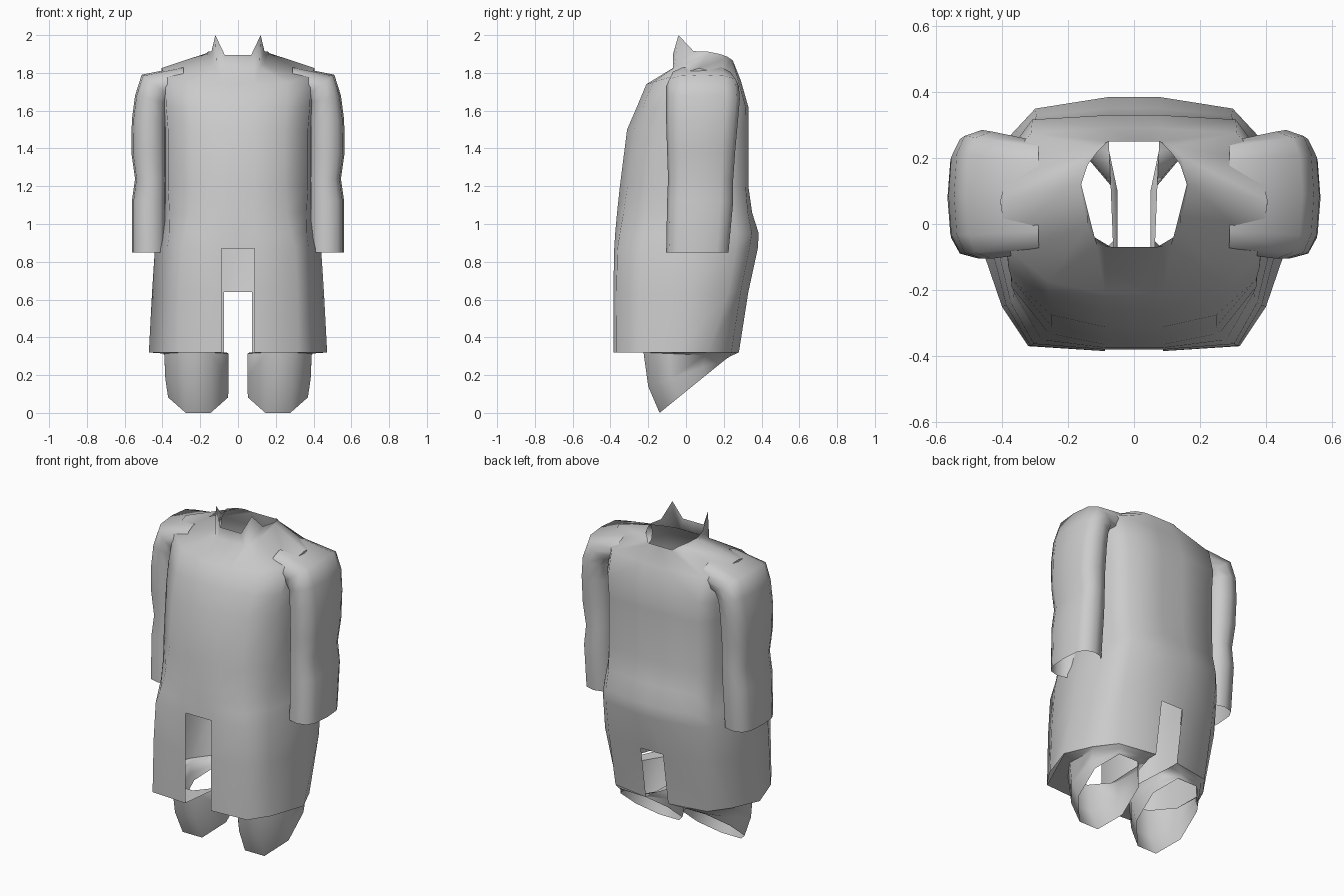
import bpy
import math
from mathutils import Vector

cube = bpy.data.objects.get("Cube")
if cube:
    bpy.data.objects.remove(cube, do_unlink=True)

grey = bpy.data.materials.new("cloth_grey")
grey.use_nodes = True
COLOUR = (0.6, 0.6, 0.6, 1)
grey.diffuse_color = COLOUR
grey.node_tree.nodes["Principled BSDF"].inputs["Base Color"].default_value = COLOUR


def loft(name, rings, closed, skip=lambda row, col: False):
    """Skin a stack of rings, listed bottom to top, and mirror it across x."""
    n = len(rings[0])
    verts = [p for ring in rings for p in ring]
    faces = []
    for r in range(len(rings) - 1):
        for c in range(n if closed else n - 1):
            if not skip(r, c):
                d = (c + 1) % n
                faces.append((r * n + c, r * n + d, (r + 1) * n + d, (r + 1) * n + c))
    mesh = bpy.data.meshes.new(name)
    mesh.from_pydata(verts, [], faces)
    mesh.materials.append(grey)
    obj = bpy.data.objects.new(name, mesh)
    bpy.context.collection.objects.link(obj)
    mirror = obj.modifiers.new("mirror", "MIRROR")
    mirror.merge_threshold = 0.0005
    bpy.ops.object.select_all(action="DESELECT")
    obj.select_set(True)
    bpy.context.view_layer.objects.active = obj
    bpy.ops.object.shade_smooth_by_angle(angle=math.radians(65))
    return obj


def oval(centre, a, b, sides, power=1.0, turn=0.0):
    """Rounded-square ring spanned by two half-axis vectors."""
    ring = []
    for i in range(sides):
        t = math.tau * (i + turn) / sides
        c, s = math.cos(t), math.sin(t)
        c = math.copysign(abs(c) ** power, c)
        s = math.copysign(abs(s) ** power, s)
        ring.append(centre + a * c + b * s)
    return ring


# Coat body: half sections of skirt and chest, from front centre to back centre
SKIRT = [(0, -1), (0, -1), (0.69, -0.96), (0.85, -0.66), (1, 0),
         (0.86, 0.66), (0.7, 0.87), (0, 1), (0, 1)]
CHEST = [(0, -1), (0, -1), (0.64, -0.9), (0.95, -0.6), (1, 0),
         (0.92, 0.65), (0.77, 0.95), (0, 1), (0, 1)]
FRONT_SLIT, BACK_SLIT = 0.088, 0.075


def coat_ring(width, front, back, mid, blend, z_front, z_side, z_back, power=1.0):
    """Half ring; blend goes from the skirt section to the chest section."""
    ring = []
    for i, (s, c) in enumerate(zip(SKIRT, CHEST)):
        fx, fy = Vector(s).lerp(Vector(c), blend)
        x = {1: FRONT_SLIT, 7: BACK_SLIT}.get(i, width * fx)
        k = abs(fy) ** power
        end, z_end = (front, z_front) if fy < 0 else (back, z_back)
        ring.append(Vector((x, mid + (end - mid) * k, z_side + (z_end - z_side) * k)))
    return ring


# Hem: flared at the front and sides, drawn in to the legs at the back
hem = [Vector((x, y, 0.32)) for x, y in (
    (0, -0.385), (FRONT_SLIT, -0.385), (0.32, -0.37), (0.4, -0.25), (0.472, -0.04),
    (0.4, 0.12), (0.31, 0.24), (BACK_SLIT, 0.28), (0, 0.28))]
coat = [hem]
coat += [coat_ring(w, f, b, m, blend, z, z, z) for w, f, b, m, blend, z in (
    (0.455, -0.385, 0.33, 0.02, 0, 0.64),
    (0.44, -0.38, 0.38, 0.04, 0, 0.87),
    (0.415, -0.375, 0.385, 0.05, 0.3, 0.95),
    (0.395, -0.365, 0.35, 0.05, 0.7, 1.06),
    (0.39, -0.35, 0.33, 0.05, 1, 1.2),
    (0.39, -0.312, 0.33, 0.05, 1, 1.5),
    (0.4, -0.26, 0.33, 0.06, 1, 1.62))]
coat.append(coat_ring(0.405, -0.21, 0.29, 0.07, 1, 1.74, 1.825, 1.76, 1.3))
coat.append(coat_ring(0.165, -0.07, 0.25, 0.12, 0, 1.825, 1.905, 1.86))
# Collar rim with a raised point on each side
coat.append([Vector(p) for p in (
    (0, -0.07, 1.895), (0.07, -0.07, 1.895), (0.12, -0.04, 2.0),
    (0.14, 0.04, 1.915), (0.16, 0.12, 1.912), (0.14, 0.18, 1.9),
    (0.11, 0.22, 1.885), (0.08, 0.25, 1.865), (0, 0.25, 1.865))])

# Leave the front slit two rows tall and the back slit one row tall
loft("coat_body", coat, False,
     lambda row, col: (col == 0 and row < 2) or (col == 7 and row < 1))

# Sleeves: outer point (x, z), inner point (x, z), front and back y
sleeve = []
for xo, zo, xi, zi, front, back in (
        (0.562, 0.85, 0.378, 0.85, -0.105, 0.225),
        (0.562, 1.12, 0.378, 1.12, -0.1, 0.25),
        (0.545, 1.24, 0.378, 1.24, -0.095, 0.25),
        (0.565, 1.38, 0.378, 1.38, -0.1, 0.26),
        (0.562, 1.55, 0.378, 1.54, -0.105, 0.275),
        (0.545, 1.68, 0.375, 1.64, -0.105, 0.285),
        (0.51, 1.79, 0.35, 1.67, -0.105, 0.28),
        (0.29, 1.835, 0.28, 1.68, -0.085, 0.25)):
    mid = Vector(((xo + xi) / 2, (front + back) / 2, (zo + zi) / 2))
    a = Vector(((xo - xi) / 2, 0, (zo - zi) / 2))
    sleeve.append(oval(mid, a, Vector((0, (back - front) / 2, 0)), 12, 0.68))
loft("sleeves", sleeve, True)

# Trouser legs: open tubes with a hem that slants up to the back
leg = []
for xi, xo, front, back, z_front, z_back in (
        (0.052, 0.37, -0.14, 0.205, 0.0, 0.28),
        (0.05, 0.385, -0.2, 0.213, 0.14, 0.286),
        (0.05, 0.39, -0.225, 0.235, 0.32, 0.3)):
    mid = Vector(((xi + xo) / 2, (front + back) / 2, (z_front + z_back) / 2))
    grow = 1 / math.cos(math.pi / 8)
    a = Vector(((xo - xi) / 2, 0, 0)) * grow
    b = Vector((0, (back - front) / 2, (z_back - z_front) / 2)) * grow
    leg.append(oval(mid, a, b, 8, 1.0, 0.5))
# Flare the top of each leg out to the coat hem, closing the underside
slit_back = Vector((BACK_SLIT, 0.22, 0.32))
slit_front = Vector((0.06, -0.15, 0.32))
leg.append([hem[5], hem[6], hem[7], slit_back, slit_front, hem[1], hem[2], hem[4]])
loft("trouser_legs", leg, True)
